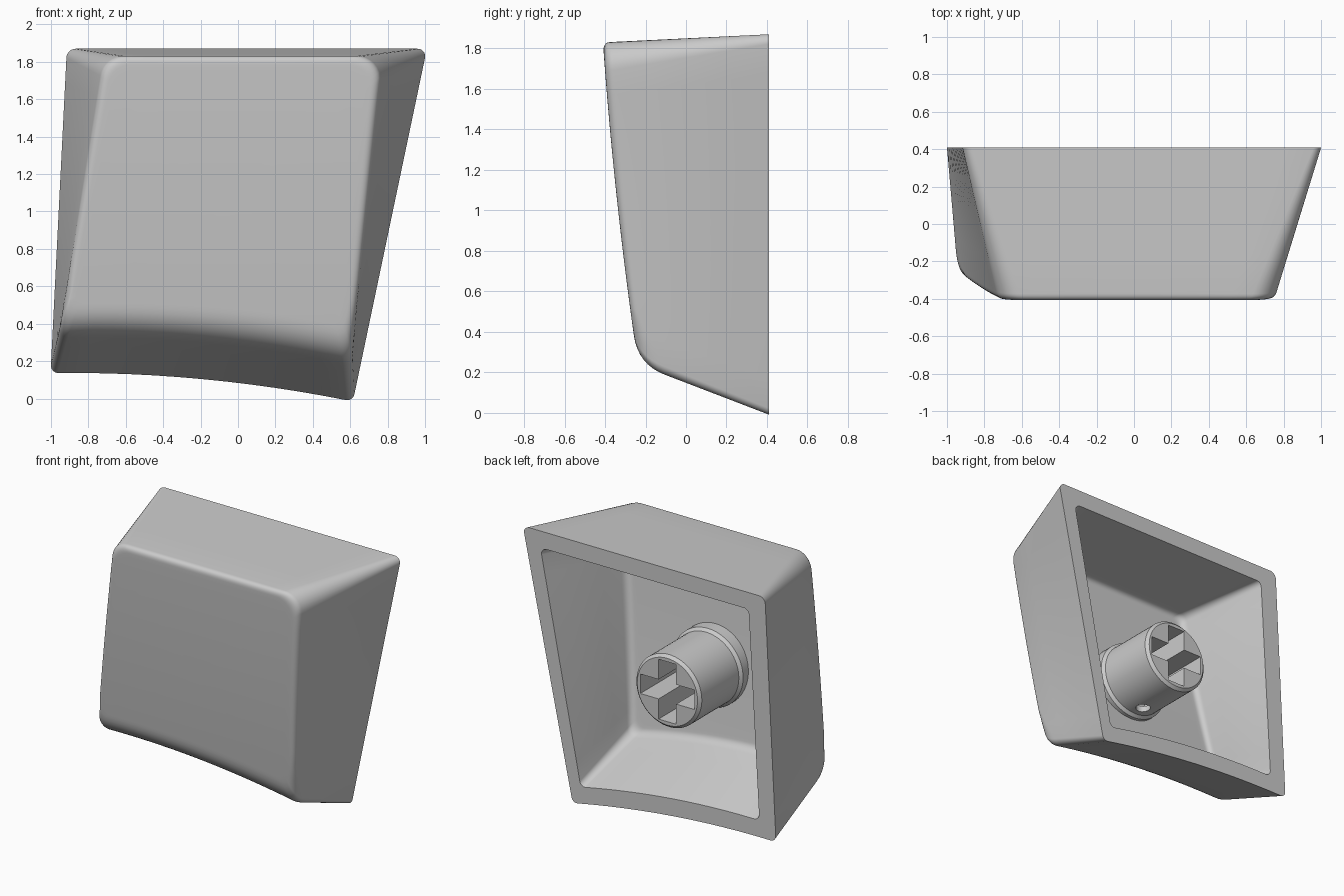
import bpy, bmesh, math
from mathutils import Vector, Matrix

if "Cube" in bpy.data.objects:
    bpy.data.objects.remove(bpy.data.objects["Cube"])

CX, CZ = -0.1, 1.0                      # middle of the cap face
STEM_X, STEM_Z = -0.09, 0.945           # axis of the stem


def clamp(v):
    return max(0.0, min(1.0, v))


def face_y(z):
    """Gently curved front face."""
    return -0.25 - 0.127 * (z - 0.33) + 0.0243 * (z - 0.33) * (z - 1)


def outline(corners, radii, sag, arc=8, seg=12):
    """Rounded four-sided outline in x, z; the bottom edge arches upward."""
    arcs = []
    for i, c in enumerate(corners):
        c = Vector(c)
        a = (Vector(corners[i - 1]) - c).normalized()
        b = (Vector(corners[(i + 1) % 4]) - c).normalized()
        half = a.angle(b) / 2
        r = radii[i]
        mid = c + (a + b).normalized() * r / math.sin(half)
        t = r / math.tan(half)
        u, v = (c + a * t - mid).normalized(), (c + b * t - mid).normalized()
        arcs.append([mid + u.slerp(v, k / arc).normalized() * r for k in range(arc + 1)])
    pts = []
    for i in range(4):
        pts += arcs[i]
        p, q = arcs[i][-1], arcs[(i + 1) % 4][0]
        for k in range(1, seg):
            t = k / seg
            w = p.lerp(q, t)
            if i == 2:
                w.y += sag * 4 * t * (1 - t)
            pts.append(w)
    return pts


def loft(back, front, back_y, thickness, small, extra):
    """Rings from the open back, along the walls, round the fillet, over the face."""
    cols = []
    for b, f in zip(back, front):
        B = Vector((b.x, back_y, b.y))
        E = Vector((f.x, face_y(f.y) + thickness, f.y))
        w = clamp(1.2 - (f.y - (0.30 - 0.09 * f.x)) / 0.2)
        r = small + extra * w
        W = E + (B - E).normalized() * r
        fx = CX + (f.x - CX) * (1 - small / 0.75)
        fz = CZ + (f.y - CZ) * (1 - r / 0.75)
        F = Vector((fx, face_y(fz) + thickness, fz))
        col = [B.lerp(W, k / 4) for k in range(4)]
        for k in range(9):
            t = k / 8
            col.append(W * (1 - t) ** 2 + E * 2 * t * (1 - t) + F * t * t)
        for s in (0.96, 0.85, 0.7, 0.55, 0.4, 0.25, 0.1):
            z = CZ + (fz - CZ) * s
            col.append(Vector((CX + (fx - CX) * s, face_y(z) + thickness, z)))
        cols.append(col)
    return [list(ring) for ring in zip(*cols)]


def mesh_from_rings(name, rings):
    bm = bmesh.new()
    vs = [[bm.verts.new(p) for p in ring] for ring in rings]
    n = len(rings[0])
    for a, b in zip(vs, vs[1:]):
        for i in range(n):
            j = (i + 1) % n
            bm.faces.new((a[i], a[j], b[j], b[i]))
    bm.faces.new(vs[0])
    bm.faces.new(vs[-1])
    bmesh.ops.recalc_face_normals(bm, faces=bm.faces)
    me = bpy.data.meshes.new(name)
    bm.to_mesh(me)
    bm.free()
    ob = bpy.data.objects.new(name, me)
    bpy.context.collection.objects.link(ob)
    return ob


def smooth(ob):
    bpy.ops.object.select_all(action='DESELECT')
    ob.select_set(True)
    bpy.context.view_layer.objects.active = ob
    bpy.ops.object.shade_smooth_by_angle(angle=math.radians(32))


def cut(ob, cutter):
    cutter.hide_render = True
    mod = ob.modifiers.new("cut", 'BOOLEAN')
    mod.operation = 'DIFFERENCE'
    mod.solver = 'EXACT'
    mod.object = cutter
    bpy.ops.object.select_all(action='DESELECT')
    ob.select_set(True)
    bpy.context.view_layer.objects.active = ob
    bpy.ops.object.modifier_apply(modifier=mod.name)
    bpy.data.objects.remove(cutter)


# Hollow cap: outer skin, back rim and inner cavity in one closed shell
outer = loft(
    outline([(-0.915, 1.87), (1.01, 1.87), (0.615, -0.012), (-1.002, 0.14)], [0.05, 0.04, 0.04, 0.04], 0.04),
    outline([(-0.71, 1.83), (0.765, 1.83), (0.605, 0.235), (-0.95, 0.375)], [0.13, 0.13, 0.05, 0.05], 0.04),
    0.41, 0.0, 0.04, 0.10)
inner = loft(
    outline([(-0.785, 1.75), (0.87, 1.75), (0.55, 0.12), (-0.87, 0.26)], [0.04] * 4, 0.035),
    outline([(-0.62, 1.70), (0.66, 1.70), (0.50, 0.33), (-0.83, 0.47)], [0.06] * 4, 0.035),
    0.41, 0.15, 0.05, 0.0)
cap = mesh_from_rings("keycap_shell", outer[::-1] + inner)
smooth(cap)

# Round stem with a collar at the root and a chamfered tip
profile = [(0.28, -0.23), (0.28, -0.12), (0.26, -0.10), (0.26, 0.32), (0.24, 0.34)]
N = 64
rings = [[Vector((STEM_X + r * math.cos(2 * math.pi * i / N), y, STEM_Z + r * math.sin(2 * math.pi * i / N)))
          for i in range(N)] for r, y in profile]
stem = mesh_from_rings("switch_stem", rings)

# Cross-shaped socket in the stem tip
for sx, sz in ((0.43, 0.14), (0.14, 0.43)):
    bpy.ops.mesh.primitive_cube_add(size=1, location=(STEM_X, 0.17, STEM_Z))
    box = bpy.context.object
    box.name = "socket_cutter"
    box.scale = (sx, 0.5, sz)
    cut(stem, box)

# Small vent hole in the underside of the stem
bpy.ops.mesh.primitive_cylinder_add(vertices=24, radius=0.05, depth=0.3, location=(STEM_X, -0.01, STEM_Z - 0.25))
hole = bpy.context.object
hole.name = "vent_cutter"
cut(stem, hole)
smooth(stem)
